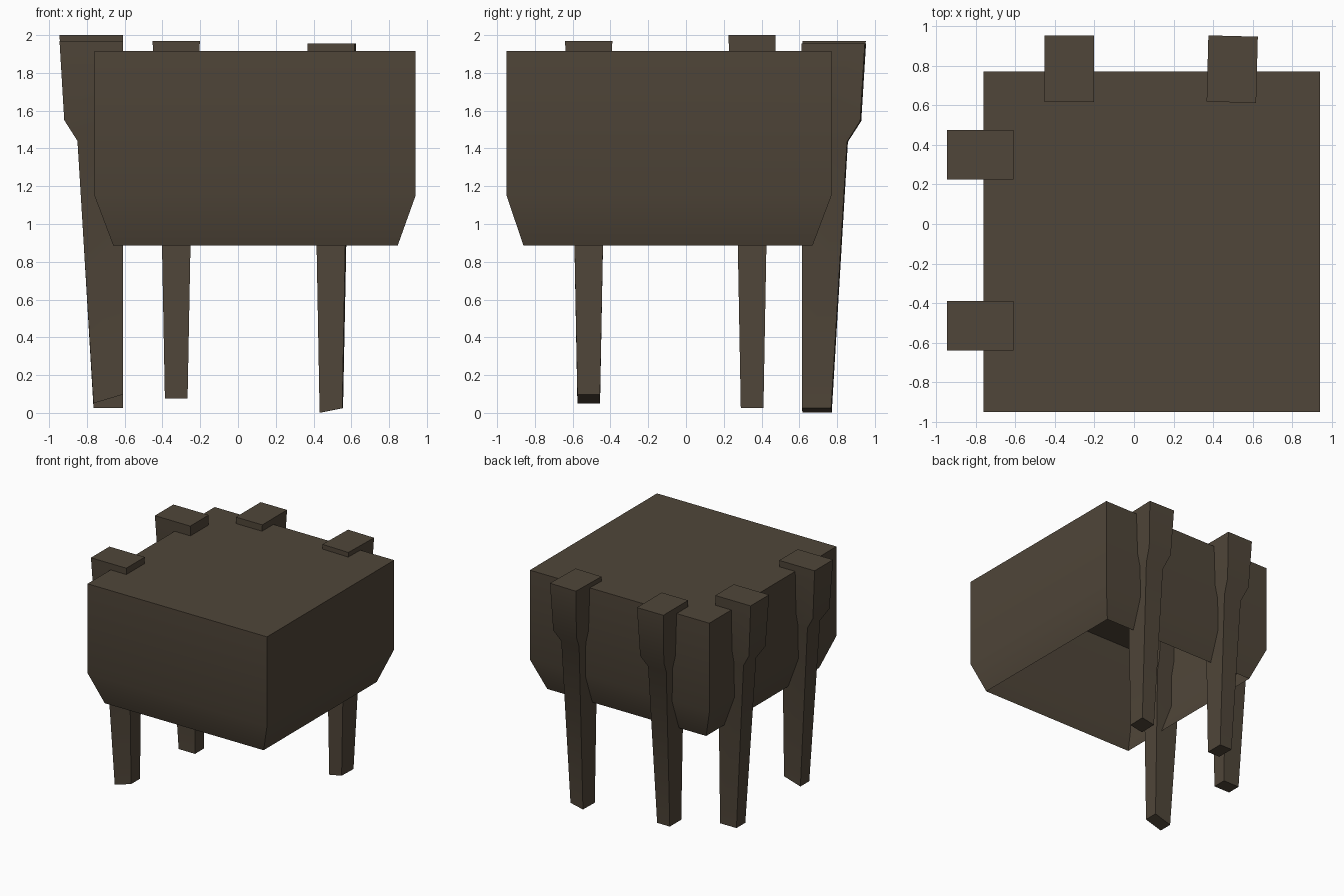
import bpy, bmesh, math
from mathutils import Matrix

if "Cube" in bpy.data.objects:
    bpy.data.objects.remove(bpy.data.objects["Cube"])

wood = bpy.data.materials.new("dark brown wood")
wood.diffuse_color = (0.080, 0.061, 0.041, 1)
wood.use_nodes = True
wood.node_tree.nodes["Principled BSDF"].inputs["Base Color"].default_value = wood.diffuse_color


def loft(name, rings, close_bottom, angle):
    """Skin stacked four-corner rings (top first) and cap the ends."""
    bm = bmesh.new()
    loops = [[bm.verts.new(p) for p in ring] for ring in rings]
    bm.faces.new(loops[0])
    for a, b in zip(loops, loops[1:]):
        for i in range(4):
            j = (i + 1) % 4
            bm.faces.new((a[j], a[i], b[i], b[j]))
    if close_bottom:
        bm.faces.new(loops[-1][::-1])
    me = bpy.data.meshes.new(name)
    bm.to_mesh(me)
    bm.free()
    me.materials.append(wood)
    ob = bpy.data.objects.new(name, me)
    bpy.context.collection.objects.link(ob)
    bpy.ops.object.select_all(action='DESELECT')
    ob.select_set(True)
    bpy.context.view_layer.objects.active = ob
    bpy.ops.object.shade_smooth_by_angle(angle=math.radians(angle))
    return ob


def rect(x0, x1, y0, y1, z):
    return [(x0, y0, z), (x1, y0, z), (x1, y1, z), (x0, y1, z)]


# Box body: thin shell, open underneath, lower part tapering in
loft("box_body", [
    rect(-0.76, 0.94, -0.95, 0.77, 1.915),
    rect(-0.76, 0.94, -0.95, 0.77, 1.15),
    rect(-0.66, 0.845, -0.86, 0.67, 0.885),
], False, 30)


def post(name, loc, turn, top, foot):
    """Shouldered leg; local y points outward. foot = height, side slope, depth slope."""
    base, side, depth = foot
    shift = top - 2.0
    rings = [rect(-w, w, 0, d, z) for z, w, d in (
        (top, 0.125, 0.335),
        (1.56 + shift / 3, 0.112, 0.31),
        (1.45 + shift / 3, 0.086, 0.24))]
    rings.append([(x, y, base + x * side + y * depth)
                  for x, y, z in rect(-0.06, 0.06, 0, 0.155, 0)])
    ob = loft(name, rings, True, 40)
    ob.data.transform(Matrix.Translation((*loc, 0)) @ Matrix.Rotation(math.radians(turn), 4, 'Z'))


# Four legs: two on the left wall, two on the back wall
post("left_rear_leg", (-0.61, 0.35), 90, 2.0, (0.025, 0, 0))
post("left_front_leg", (-0.61, -0.515), 90, 1.97, (0.097, 0, -0.3))
post("back_left_leg", (-0.327, 0.617), 0, 1.97, (0.075, 0, 0))
post("back_right_leg", (0.492, 0.615), -1.5, 1.955, (0.013, 0.2, 0))
